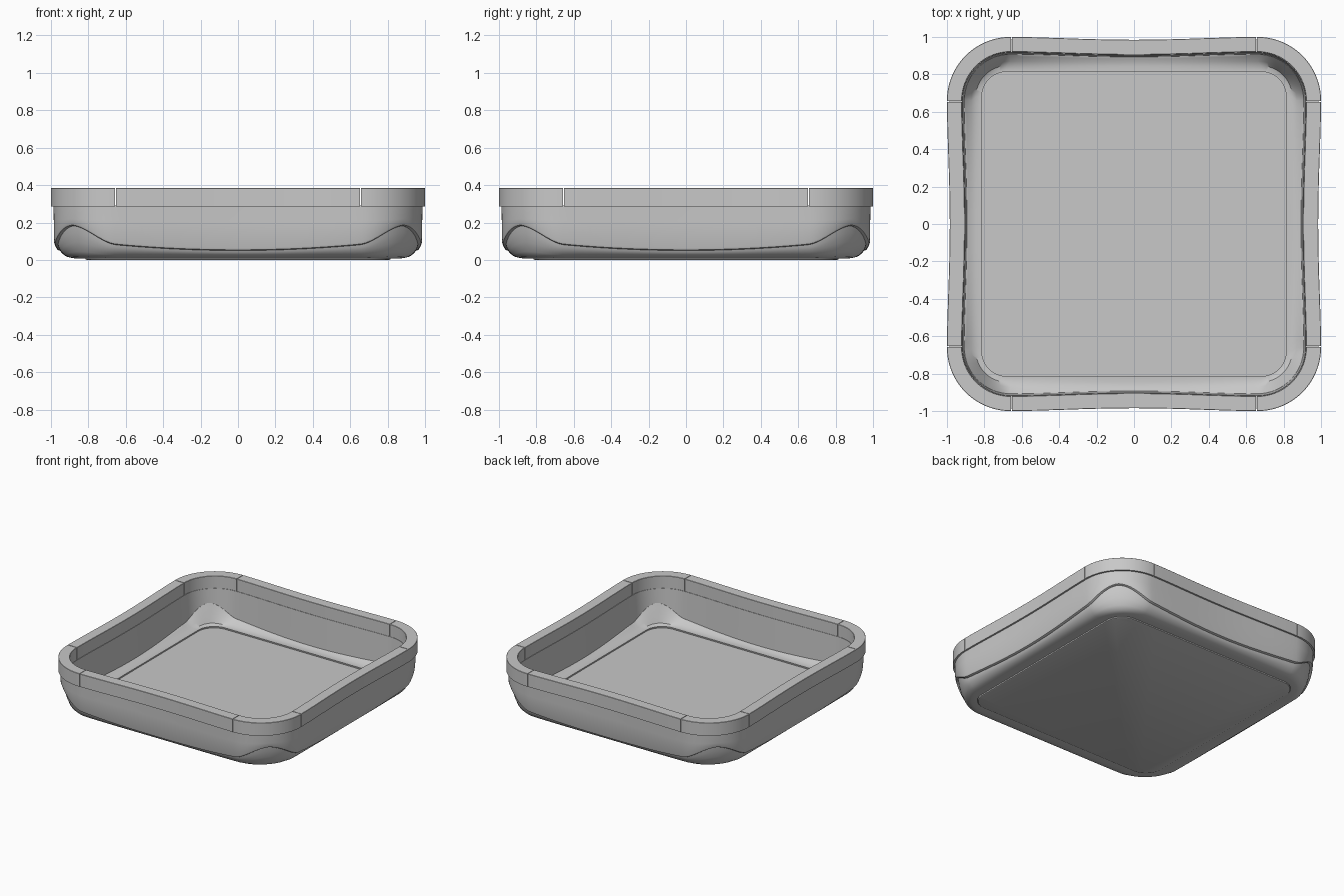
import bpy
import bmesh
import math

cube = bpy.data.objects.get("Cube")
if cube:
    bpy.data.objects.remove(cube, do_unlink=True)

# One plain grey plastic
grey = bpy.data.materials.new("plain grey")
grey.use_nodes = True
colour = (0.58, 0.58, 0.58, 1)
grey.diffuse_color = colour
grey.node_tree.nodes["Principled BSDF"].inputs["Base Color"].default_value = colour

STRAIGHT = 0.3   # share of each quarter, either side of its middle, that is straight
CORNER = 0.66    # centre of the corner arcs


def outline(u, half, dip):
    """Point on a rounded square; u counts quarter turns, dip hollows each side."""
    k = round(u)
    f = u - k
    c = CORNER if half > 0.85 else 0.68
    t = abs(f) / STRAIGHT
    if t <= 1:
        x, y = half - dip * (1 - t * t) ** 2, c * t
    else:
        a = (abs(f) - STRAIGHT) / (0.5 - STRAIGHT) * math.pi / 4
        x, y = c + (half - c) * math.cos(a), c + (half - c) * math.sin(a)
    y = math.copysign(y, f)
    turn = k * math.pi / 2
    ca, sa = math.cos(turn), math.sin(turn)
    return x * ca - y * sa, x * sa + y * ca


def seam(u):
    """Height of the wavy seam: low along the sides, high at the corners."""
    s = min(abs(v) for v in outline(u, 1, 0))
    w = min(max((s - 0.65) / 0.25, 0), 1)
    return 0.05 + 0.035 * (s / 0.7) ** 2 + 0.075 * w * w * (3 - 2 * w)


def loft(name, us, rings, around=True, loop=False):
    """Skin rings of (half size, height, seam share, dip); cap what stays open."""
    bm = bmesh.new()
    grid = []
    for half, z, share, dip in rings:
        grid.append([bm.verts.new((*outline(u, half, dip), z + share * seam(u))) for u in us])
    n, m = len(us), len(rings)
    for i in range(m if loop else m - 1):
        a, b = grid[i], grid[(i + 1) % m]
        for j in range(n if around else n - 1):
            q = (j + 1) % n
            bm.faces.new((a[j], a[q], b[q], b[j]))
    if not loop:
        bm.faces.new(grid[0])
        bm.faces.new(grid[-1])
    if not around:
        bm.faces.new([g[0] for g in grid])
        bm.faces.new([g[-1] for g in grid])
    bmesh.ops.recalc_face_normals(bm, faces=bm.faces)
    mesh = bpy.data.meshes.new(name)
    bm.to_mesh(mesh)
    bm.free()
    mesh.materials.append(grey)
    obj = bpy.data.objects.new(name, mesh)
    bpy.context.collection.objects.link(obj)
    bpy.ops.object.select_all(action="DESELECT")
    obj.select_set(True)
    bpy.context.view_layer.objects.active = obj
    bpy.ops.object.shade_smooth_by_angle(angle=math.radians(35))
    return obj


full = [4 * i / 240 for i in range(240)]

# Upright wall with a rounded lower lip along the seam
loft("wall", full, [
    (0.987, 0.29, 0, 0.015), (0.985, 0.2, 0.1, 0.015), (0.983, 0.015, 1, 0.015),
    (0.979, 0.004, 1, 0.015), (0.971, 0, 1, 0.015), (0.908, 0, 1, 0.015),
    (0.917, 0.29, 0, 0.015)], loop=True)

# Base skirt: from the seam down under the tray, and back up inside
loft("base_skirt", full, [
    (0.82, 0.008, 0, 0), (0.87, 0.008, 0, 0), (0.9, 0.01, 0.04, 0.004),
    (0.925, 0.008, 0.2, 0.008), (0.945, 0.004, 0.5, 0.012), (0.958, 0, 0.8, 0.015),
    (0.963, 0.004, 1, 0.015), (0.907, 0.002, 1, 0.015), (0.895, 0.008, 0.8, 0.012),
    (0.87, 0.022, 0.4, 0.006), (0.845, 0.034, 0.1, 0), (0.822, 0.04, 0, 0),
    (0.814, 0.04, 0, 0)], loop=True)

# Flat floor panel with softened edges
loft("floor_panel", full, [
    (0.808, 0, 0, 0), (0.815, 0.003, 0, 0), (0.816, 0.028, 0, 0), (0.808, 0.028, 0, 0)])

# Rim: four side strips and four corner pieces with fine gaps between them
rim = [(1, 0.285, 0, 0.015), (1, 0.383, 0, 0.015), (0.998, 0.385, 0, 0.015),
       (0.922, 0.385, 0, 0.015), (0.92, 0.383, 0, 0.015), (0.92, 0.285, 0, 0.015)]
split, gap = 0.2977, 0.001
for k, side in enumerate(("left", "back", "right", "front")):
    end = split - gap
    loft("rim_side_" + side, [k - end + 2 * end * i / 24 for i in range(25)],
         rim, around=False, loop=True)
    start = split + gap
    loft("rim_corner_" + str(k + 1),
         [k + start + (1 - 2 * start) * i / 28 for i in range(29)],
         rim, around=False, loop=True)
